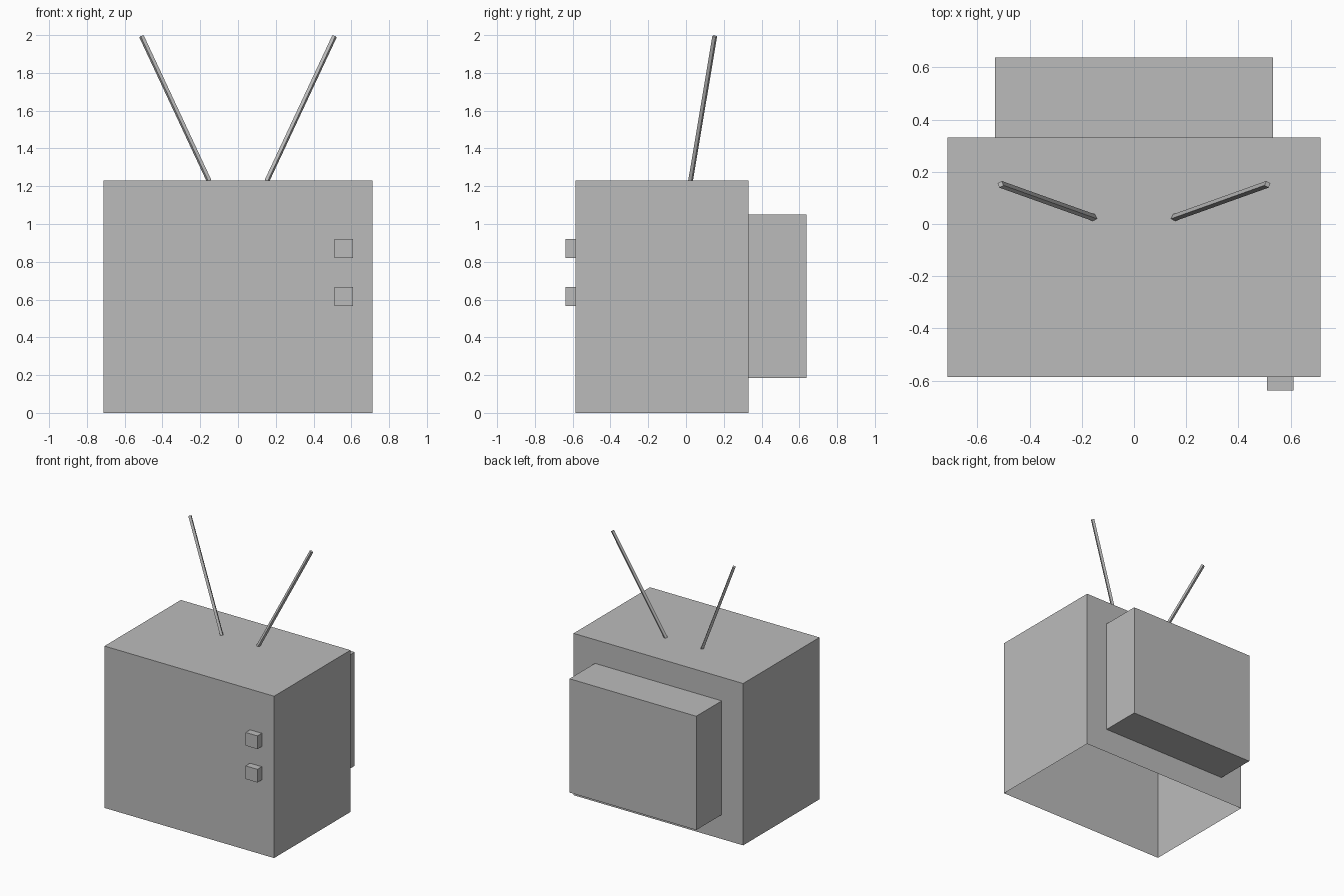
import bpy, bmesh
from mathutils import Vector

if "Cube" in bpy.data.objects:
    bpy.data.objects.remove(bpy.data.objects["Cube"])

grey = bpy.data.materials.new("plain_grey")
grey.diffuse_color = (0.5, 0.5, 0.5, 1.0)
grey.use_nodes = True
grey.node_tree.nodes["Principled BSDF"].inputs["Base Color"].default_value = grey.diffuse_color


def finish(name, bm):
    mesh = bpy.data.meshes.new(name)
    bm.to_mesh(mesh)
    bm.free()
    mesh.materials.append(grey)
    obj = bpy.data.objects.new(name, mesh)
    bpy.context.collection.objects.link(obj)
    return obj


def box(name, lo, hi, open_side=None):
    """Box between two corners; the face pointing along open_side is left out."""
    lo, hi = Vector(lo), Vector(hi)
    bm = bmesh.new()
    bmesh.ops.create_cube(bm, size=1)
    bmesh.ops.scale(bm, vec=hi - lo, verts=bm.verts)
    bmesh.ops.translate(bm, vec=(lo + hi) / 2, verts=bm.verts)
    bm.normal_update()
    if open_side:
        away = [f for f in bm.faces if f.normal.dot(Vector(open_side)) > 0.9]
        bmesh.ops.delete(bm, geom=away, context='FACES')
    return finish(name, bm)


def rod(name, start, end, radius, sides):
    start, end = Vector(start), Vector(end)
    axis = end - start
    bm = bmesh.new()
    bmesh.ops.create_cone(bm, cap_ends=True, segments=sides, radius1=radius,
                          radius2=radius, depth=axis.length)
    bmesh.ops.rotate(bm, verts=bm.verts, cent=(0, 0, 0),
                     matrix=axis.to_track_quat('Z', 'Y').to_matrix())
    bmesh.ops.translate(bm, vec=(start + end) / 2, verts=bm.verts)
    return finish(name, bm)


# Main cabinet, a hollow shell open underneath
box("cabinet", (-0.713, -0.585, 0), (0.713, 0.332, 1.23), open_side=(0, 0, -1))

# Tube housing on the back
box("back_housing", (-0.533, 0.332, 0.185), (0.533, 0.638, 1.05), open_side=(0, -1, 0))

# Two square knobs on the front
for name, z in (("lower_knob", 0.617), ("upper_knob", 0.871)):
    box(name, (0.51, -0.638, z - 0.05), (0.61, -0.585, z + 0.05), open_side=(0, 1, 0))

# Pair of splayed antennas
for name, side in (("left_antenna", -1), ("right_antenna", 1)):
    rod(name, (side * 0.153, 0.024, 1.228), (side * 0.511, 0.152, 1.994), 0.0135, 4)
